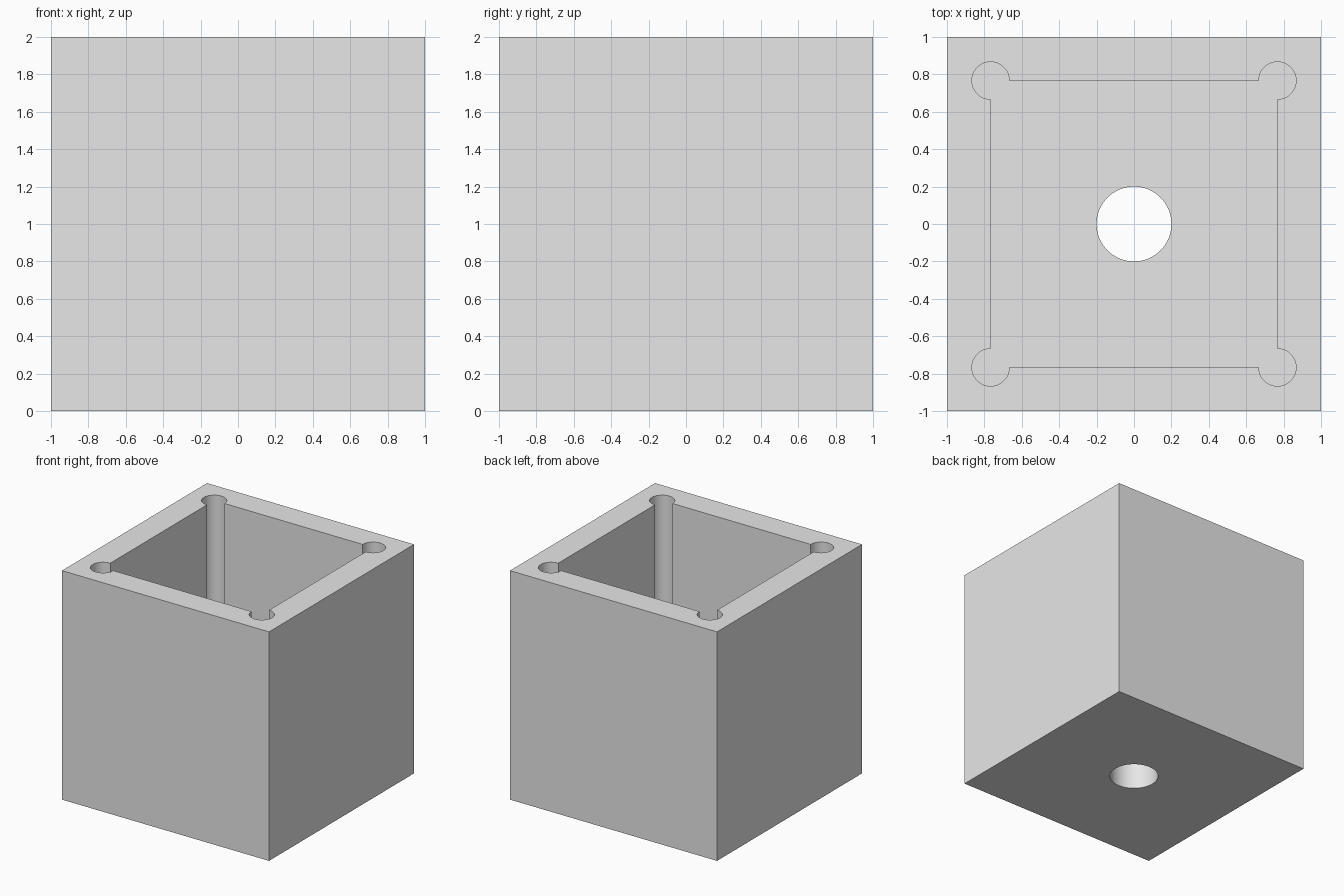
import bpy, bmesh
from math import cos, sin, pi, radians
from mathutils import Vector

if "Cube" in bpy.data.objects:
    bpy.data.objects.remove(bpy.data.objects["Cube"])

HALF, HEIGHT = 1.0, 2.0
CAVITY = 0.767          # half width of the square cavity
RELIEF = 0.1            # radius of the round corner reliefs
FLOOR = 0.233           # floor thickness
DRAIN = 0.2             # radius of the hole in the floor


def arc(cx, cy, radius, start, sweep, steps):
    return [(cx + radius * cos(start + sweep * i / steps),
             cy + radius * sin(start + sweep * i / steps)) for i in range(steps + 1)]


# Profiles: outer square, cavity with round corner reliefs, floor hole
square = [(-HALF, -HALF), (HALF, -HALF), (HALF, HALF), (-HALF, HALF)]
drain = arc(0, 0, DRAIN, 0, 2 * pi, 64)[:-1]
cavity = []
for k in range(4):
    turn = k * pi / 2
    centre = Vector((CAVITY, CAVITY))
    x = centre.x * cos(turn) - centre.y * sin(turn)
    y = centre.x * sin(turn) + centre.y * cos(turn)
    cavity += arc(x, y, RELIEF, turn - pi / 2, 1.5 * pi, 36)

bm = bmesh.new()


def ring(profile, z):
    verts = [bm.verts.new((x, y, z)) for x, y in profile]
    edges = [bm.edges.new((a, b)) for a, b in zip(verts, verts[1:] + verts[:1])]
    return verts, edges


def wall(profile, low, high):
    bottom, top = ring(profile, low), ring(profile, high)
    n = len(profile)
    for i in range(n):
        j = (i + 1) % n
        bm.faces.new((bottom[0][i], bottom[0][j], top[0][j], top[0][i]))
    return bottom[1], top[1]


# Vertical walls
outer_low, outer_high = wall(square, 0, HEIGHT)
cavity_low, cavity_high = wall(cavity, FLOOR, HEIGHT)
drain_low, drain_high = wall(drain, 0, FLOOR)

# Underside, cavity floor and top rim
for outline, hole in ((outer_low, drain_low), (cavity_low, drain_high), (outer_high, cavity_high)):
    bmesh.ops.triangle_fill(bm, edges=outline + hole, use_beauty=True)
bmesh.ops.recalc_face_normals(bm, faces=bm.faces)

mesh = bpy.data.meshes.new("square_box")
bm.to_mesh(mesh)
bm.free()
box = bpy.data.objects.new("square_box", mesh)
bpy.context.collection.objects.link(box)

# Single grey material
grey = bpy.data.materials.new("light_grey")
grey.use_nodes = True
grey.diffuse_color = (0.8, 0.8, 0.8, 1)
for node in grey.node_tree.nodes:
    if node.type == 'BSDF_PRINCIPLED':
        node.inputs["Base Color"].default_value = grey.diffuse_color
mesh.materials.append(grey)

bpy.ops.object.select_all(action='DESELECT')
box.select_set(True)
bpy.context.view_layer.objects.active = box
bpy.ops.object.shade_smooth_by_angle(angle=radians(30))
